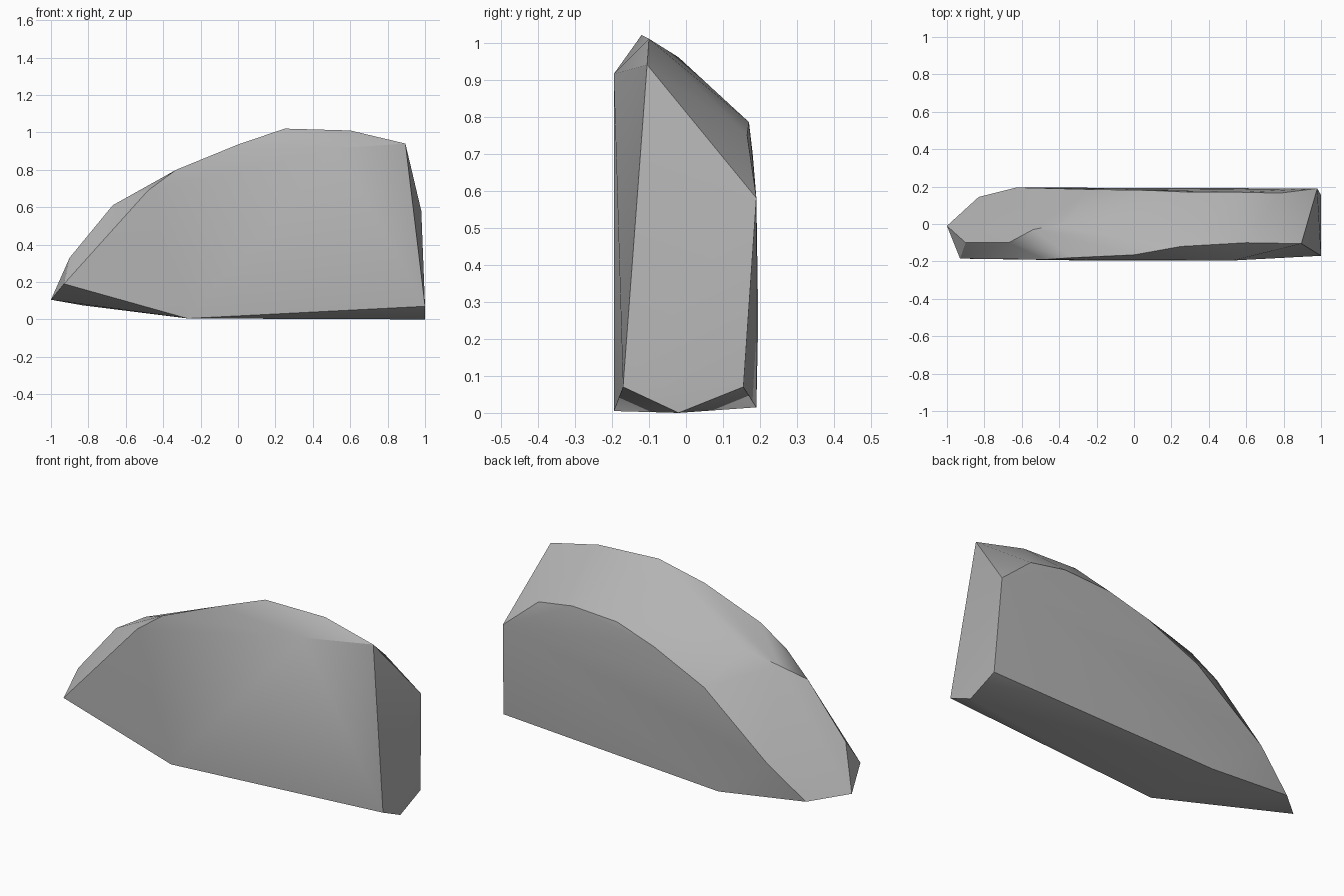
import bpy
import bmesh
import math

# Remove the default object
default_cube = bpy.data.objects.get("Cube")
if default_cube:
    bpy.data.objects.remove(default_cube, do_unlink=True)


def make_material(name, colour):
    material = bpy.data.materials.new(name)
    material.use_nodes = True
    material.diffuse_color = colour
    shader = material.node_tree.nodes["Principled BSDF"]
    shader.inputs["Base Color"].default_value = colour
    shader.inputs["Roughness"].default_value = 0.9
    return material


def make_faceted_stone(name, outlines, material):
    """Wrap a tight convex skin around the corner outlines of a stone."""
    mesh = bpy.data.meshes.new(name)
    stone = bpy.data.objects.new(name, mesh)
    bpy.context.collection.objects.link(stone)
    bm = bmesh.new()
    for outline in outlines:
        for corner in outline:
            bm.verts.new(corner)
    hull = bmesh.ops.convex_hull(bm, input=bm.verts[:])
    # Drop any corner that ended up inside the skin
    inside = [item for item in hull["geom_interior"]
              if isinstance(item, bmesh.types.BMVert)]
    bmesh.ops.delete(bm, geom=inside, context="VERTS")
    bmesh.ops.recalc_face_normals(bm, faces=bm.faces[:])
    bm.to_mesh(mesh)
    bm.free()
    mesh.materials.append(material)
    return stone


# Front plane of the slab
front_outline = [
    (-.93, -.185, .19), (-.27, -.195, .005), (.53, -.195, .915),
    (-.48, -.19, .69),
]

# Ridge running along the top edge, from the low tip to the blunt end
ridge_outline = [
    (-1, -.01, .105), (-.9, -.1, .33), (-.67, -.1, .61),
    (-.33, -.18, .8), (0, -.165, .935), (.25, -.12, 1.02),
    (.6, -.1, 1.01),
]

# Shallow crease where the top slope breaks towards the back
crease_outline = [
    (-.54, -.03, .68), (-.35, .01, .74), (-.23, 0, .79), (.35, -.02, .96),
]

# Curved upper border and bottom corners of the back plane
back_outline = [
    (.78, .165, .75), (.57, .17, .785), (.3, .17, .77), (.07, .18, .7),
    (-.24, .185, .56), (-.49, .19, .36), (-.63, .195, .25),
    (-.83, .145, .075), (-.33, .19, .015),
]

# Blunt end face
end_outline = [
    (1, -.17, .07), (1, -.02, 0), (1, .155, .07), (.98, .19, .58),
    (.895, -.105, .94),
]

stone_grey = make_material("stone_grey", (.45, .45, .45, 1))
rock_slab = make_faceted_stone(
    "rock_slab",
    [front_outline, ridge_outline, crease_outline, back_outline, end_outline],
    stone_grey,
)

# Soft shading across gentle facets, crisp along the hard edges
bpy.ops.object.select_all(action="DESELECT")
rock_slab.select_set(True)
bpy.context.view_layer.objects.active = rock_slab
bpy.ops.object.shade_smooth_by_angle(angle=math.radians(30))
